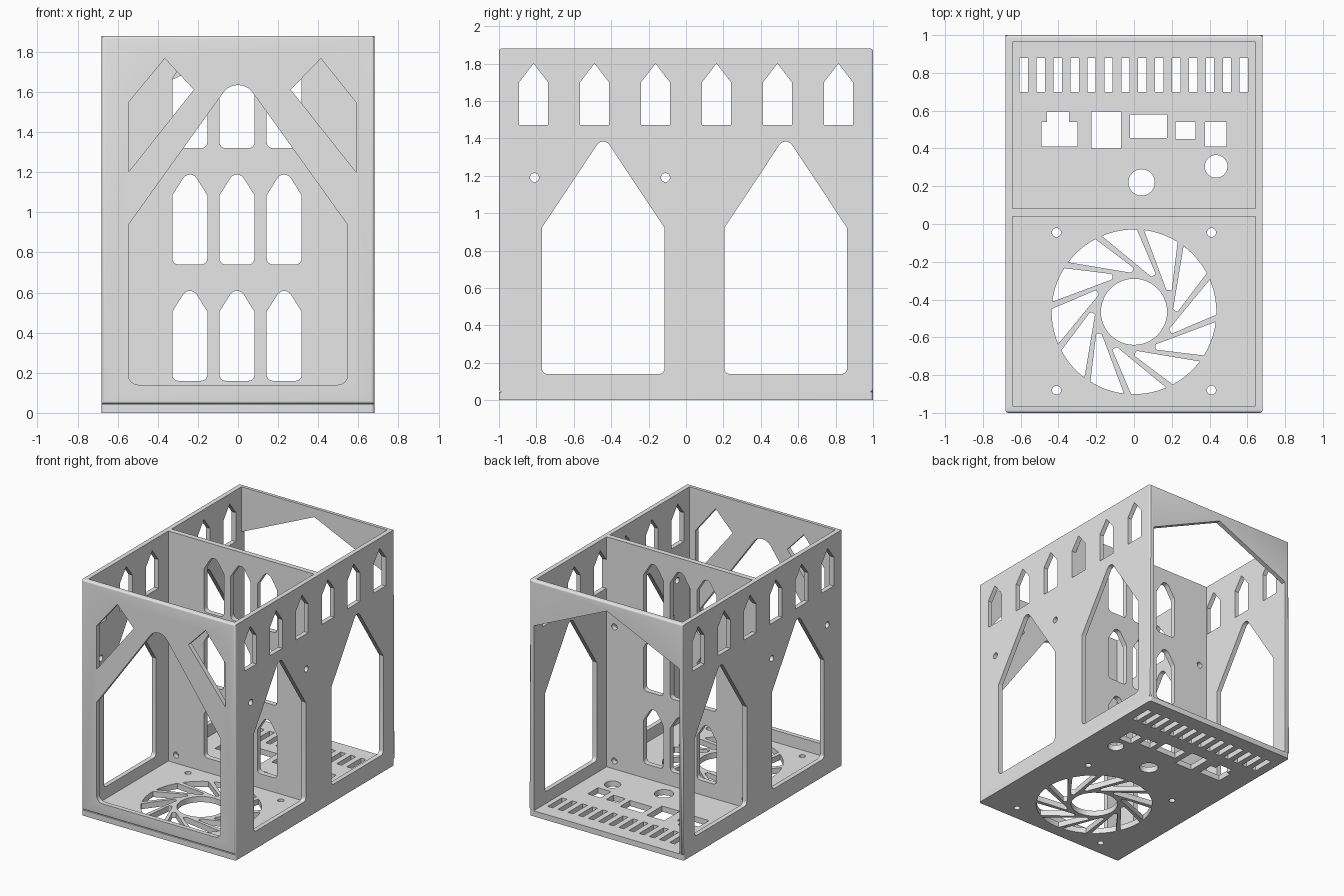
import bpy
import bmesh
from math import sin, cos, pi, radians, tan
from mathutils import Vector, Matrix

if "Cube" in bpy.data.objects:
    bpy.data.objects.remove(bpy.data.objects["Cube"], do_unlink=True)

HALF_W, HALF_D, HEIGHT = 0.68, 1.0, 1.88
WALL, FLOOR = 0.037, 0.045

grey = bpy.data.materials.new("plain_grey")
grey.use_nodes = True
grey.diffuse_color = (0.8, 0.8, 0.8, 1)
grey.node_tree.nodes["Principled BSDF"].inputs["Base Color"].default_value = (0.8, 0.8, 0.8, 1)


# Profile helpers: every profile is a closed list of 2D points
def fillet(points, steps=6):
    """Round each (x, y, radius) corner with an arc."""
    out = []
    for i, (x, y, r) in enumerate(points):
        p = Vector((x, y))
        if r == 0:
            out.append(p)
            continue
        a = (Vector(points[i - 1][:2]) - p).normalized()
        b = (Vector(points[(i + 1) % len(points)][:2]) - p).normalized()
        half = a.angle(b) / 2
        centre = p + (a + b).normalized() * r / sin(half)
        start = p + a * r / tan(half) - centre
        end = p + b * r / tan(half) - centre
        sweep = start.angle_signed(end)
        for k in range(steps + 1):
            out.append(centre + Matrix.Rotation(-sweep * k / steps, 2) @ start)
    return out


def rect(x0, x1, y0, y1, r=0):
    return fillet([(x0, y0, r), (x1, y0, r), (x1, y1, r), (x0, y1, r)])


def circle(x, y, r, n=24):
    return [Vector((x + r * cos(2 * pi * k / n), y + r * sin(2 * pi * k / n))) for k in range(n)]


def arch(x, half, base, shoulder, peak, foot_r=0.0, peak_r=0.0):
    """Pointed window with optional rounded feet and tip."""
    return fillet([(x - half, base, foot_r), (x + half, base, foot_r),
                   (x + half, shoulder, 0), (x, peak, peak_r), (x - half, shoulder, 0)])


def panel(name, profiles, thickness, rotation, location, round_corners=False):
    """Plate with holes, extruded from its outline and cut-out profiles."""
    curve = bpy.data.curves.new(name, "CURVE")
    curve.dimensions = "2D"
    curve.fill_mode = "BOTH"
    curve.extrude = thickness / 2
    for profile in profiles:
        spline = curve.splines.new("POLY")
        spline.points.add(len(profile) - 1)
        for point, co in zip(spline.points, profile):
            point.co = (co[0], co[1], 0, 1)
        spline.use_cyclic_u = True
    helper = bpy.data.objects.new(name + "_profile", curve)
    bpy.context.collection.objects.link(helper)
    graph = bpy.context.evaluated_depsgraph_get()
    mesh = bpy.data.meshes.new_from_object(helper.evaluated_get(graph))
    bpy.data.objects.remove(helper, do_unlink=True)
    bpy.data.curves.remove(curve)
    turn = Matrix.LocRotScale(Vector(location), None, None)
    for axis, angle in zip("XZ", rotation):
        turn = turn @ Matrix.Rotation(radians(angle), 4, axis) if axis == "X" else \
            Matrix.LocRotScale(Vector(location), None, None) @ \
            Matrix.Rotation(radians(angle), 4, "Z") @ Matrix.Rotation(radians(rotation[0]), 4, "X")
    mesh.transform(turn)

    bm = bmesh.new()
    bm.from_mesh(mesh)
    bmesh.ops.remove_doubles(bm, verts=bm.verts, dist=0.0001)
    if round_corners:
        outer = [e for e in bm.edges if all(
            abs(abs(v.co.x) - HALF_W) < 0.001 and abs(abs(v.co.y) - HALF_D) < 0.001 for v in e.verts)]
        bmesh.ops.bevel(bm, geom=outer, offset=0.015, segments=4, profile=0.5, affect="EDGES")
    bmesh.ops.recalc_face_normals(bm, faces=bm.faces)
    bm.to_mesh(mesh)
    bm.free()
    mesh.materials.clear()
    mesh.materials.append(grey)
    obj = bpy.data.objects.new(name, mesh)
    bpy.context.collection.objects.link(obj)
    bpy.ops.object.select_all(action="DESELECT")
    obj.select_set(True)
    bpy.context.view_layer.objects.active = obj
    bpy.ops.object.shade_smooth_by_angle(angle=radians(25))
    return obj


# Floor: fan grille, screw holes, ports and vent slots
floor = [rect(-HALF_W, HALF_W, -HALF_D, HALF_D, 0.015)]
fan = Vector((0, -0.465))
floor.append(circle(fan.x, fan.y, 0.175, 48))
rim = [(0.436 * cos(radians(a)), 0.436 * sin(radians(a)), 0) for a in range(58, 84, 5)]
blade_gap = fillet(rim + [(0.172, 0.115, 0.008), (0.2, 0.115, 0.008)], 3)
for k in range(12):
    floor.append([fan + Matrix.Rotation(k * pi / 6, 2) @ p for p in blade_gap])
for x in (-0.41, 0.41):
    for y in (-0.045, -0.88):
        floor.append(circle(x, y, 0.024))
for k in range(14):
    x = -0.583 + k * 0.0896
    floor.append(rect(x - 0.022, x + 0.022, 0.70, 0.88))
for port in ((-0.225, -0.07, 0.4, 0.595), (-0.02, 0.175, 0.455, 0.58),
             (0.22, 0.325, 0.45, 0.54), (0.375, 0.49, 0.41, 0.54)):
    floor.append(rect(*port))
floor.append([(-0.49, 0.41), (-0.3, 0.41), (-0.3, 0.54), (-0.345, 0.54),
              (-0.345, 0.595), (-0.46, 0.595), (-0.46, 0.54), (-0.49, 0.54)])
floor += [circle(0.04, 0.22, 0.07, 32), circle(0.435, 0.305, 0.06, 32)]
panel("floor", floor, FLOOR, (0, 0), (0, 0, FLOOR / 2))

# Front wall: large pointed opening with a slanted opening on each side
front = [rect(-HALF_W, HALF_W, FLOOR, HEIGHT),
         arch(0, 0.547, 0.14, 0.937, 1.70, 0.05, 0.09),
         [(-0.547, 1.2), (-0.22, 1.612), (-0.365, 1.767), (-0.547, 1.547)],
         [(0.59, 1.2), (0.59, 1.547), (0.413, 1.767), (0.263, 1.612)]]
panel("front_wall", front, WALL, (90, 0), (0, -HALF_D + WALL / 2, 0), True)

# Back wall: gabled opening that runs down to the floor
inner = HALF_W - WALL
back = [[(-HALF_W, FLOOR), (-inner, FLOOR), (-inner, 1.52), (0, 1.81), (inner, 1.52),
         (inner, FLOOR), (HALF_W, FLOOR), (HALF_W, HEIGHT), (-HALF_W, HEIGHT)]]
panel("back_wall", back, WALL, (90, 0), (0, HALF_D - WALL / 2, 0), True)

# Side walls: two large pointed openings, a row of small windows, screw holes
side = [rect(-HALF_D + WALL, HALF_D - WALL, FLOOR, HEIGHT)]
for y in (-0.443, 0.533):
    side.append(arch(y, 0.328, 0.14, 0.922, 1.415, 0.03, 0.04))
for k in range(6):
    side.append(arch(-0.815 + k * 0.326, 0.077, 1.47, 1.70, 1.80))
for y in (-0.81, -0.11):
    side.append(circle(y, 1.19, 0.024))
for name, sign in (("left_wall", 1), ("right_wall", -1)):
    panel(name, side, WALL, (90, 90), (sign * (HALF_W - WALL / 2), 0, 0))

# Divider: three rows of three arched windows and corner screw holes
divider = [rect(-inner, inner, FLOOR, HEIGHT)]
for x in (-0.24, -0.005, 0.23):
    for z in (0.16, 0.74, 1.32):
        divider.append(arch(x, 0.087, z, z + 0.345, z + 0.484, 0.03, 0.04))
for x in (-0.575, 0.575):
    for z in (0.11, 1.18):
        divider.append(circle(x, z, 0.024))
panel("divider", divider, 0.042, (90, 0), (0, 0.061, 0))
